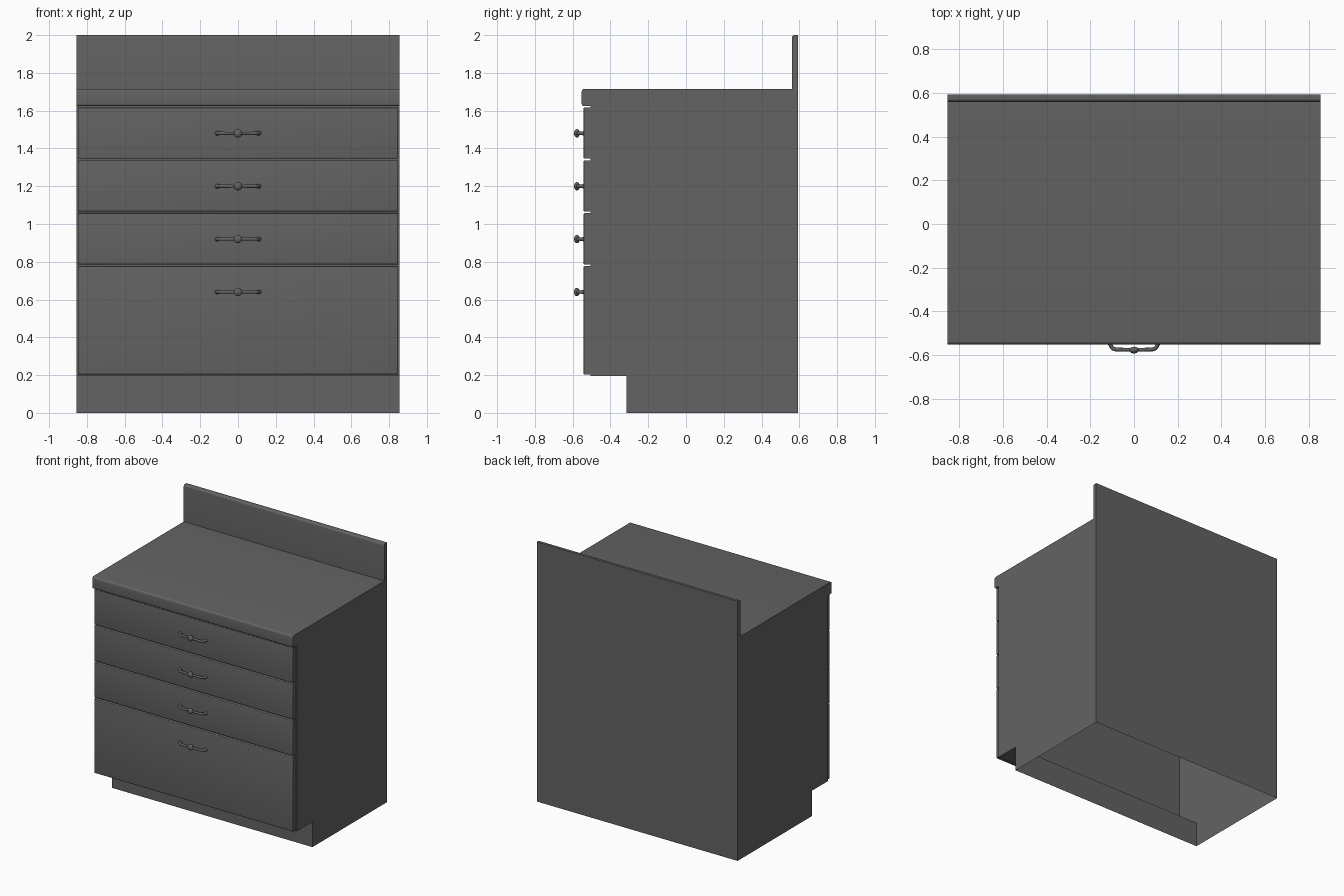
import bpy, bmesh, math
from mathutils import Vector

if "Cube" in bpy.data.objects:
    bpy.data.objects.remove(bpy.data.objects["Cube"], do_unlink=True)

grey = bpy.data.materials.new("dark_grey")
grey.use_nodes = True
COLOUR = (0.125, 0.125, 0.125, 1)
grey.diffuse_color = COLOUR
grey.node_tree.nodes["Principled BSDF"].inputs["Base Color"].default_value = COLOUR

HALF_W = 0.855
BACK = 0.593
FACE = -0.543       # front of the drawers
RECESS = -0.506     # carcass front behind the drawers


def add_object(name, bm):
    mesh = bpy.data.meshes.new(name)
    bm.to_mesh(mesh)
    bm.free()
    mesh.materials.append(grey)
    obj = bpy.data.objects.new(name, mesh)
    bpy.context.collection.objects.link(obj)
    return obj


def smooth(obj, angle=40):
    bpy.ops.object.select_all(action='DESELECT')
    obj.select_set(True)
    bpy.context.view_layer.objects.active = obj
    bpy.ops.object.shade_smooth_by_angle(angle=math.radians(angle))


def fillet(y, z, radius, start, steps=5):
    """Quarter round about a centre, turning anticlockwise from start degrees."""
    angles = [math.radians(start + 90 * i / steps) for i in range(steps + 1)]
    return [(y + radius * math.cos(a), z + radius * math.sin(a)) for a in angles]


# Carcass, worktop and upstand: one side profile swept across, open underneath
profile = [(BACK, 0), (BACK, 2)]
profile += fillet(0.575, 1.985, 0.015, 90)
profile += [(0.56, 1.716)]
profile += fillet(-0.537, 1.701, 0.015, 90)
profile += fillet(-0.542, 1.635, 0.010, 180)
profile += [(RECESS, 1.625), (RECESS, 0.195), (-0.315, 0.195), (-0.315, 0)]

bm = bmesh.new()
right = [bm.verts.new((-HALF_W, y, z)) for y, z in profile]
left = [bm.verts.new((HALF_W, y, z)) for y, z in profile]
bm.faces.new(right)
bm.faces.new(left[::-1])
for i in range(len(profile) - 1):
    bm.faces.new((right[i + 1], right[i], left[i], left[i + 1]))
bmesh.ops.recalc_face_normals(bm, faces=bm.faces)
smooth(add_object("cabinet_body", bm))


# Drawer fronts with softened front edges
def drawer_front(name, bottom, top):
    bm = bmesh.new()
    bmesh.ops.create_cube(bm, size=1)
    size = Vector((2 * HALF_W - 0.014, RECESS - FACE, top - bottom))
    bmesh.ops.scale(bm, vec=size, verts=bm.verts)
    bmesh.ops.translate(bm, vec=(0, (RECESS + FACE) / 2, (top + bottom) / 2), verts=bm.verts)
    edges = [e for e in bm.edges if all(v.co.y < FACE + 0.001 for v in e.verts)]
    bmesh.ops.bevel(bm, geom=edges, offset=0.007, segments=3, profile=0.5, affect='EDGES')
    smooth(add_object(name, bm))


drawers = [("bottom", 0.203, 0.777), ("lower", 0.786, 1.057),
           ("upper", 1.066, 1.337), ("top", 1.346, 1.617)]
for label, low, high in drawers:
    drawer_front(label + "_drawer_front", low, high)

# Handle bar: a bowed tube, flared where it meets the drawer
half = [(0.110, -0.540, 1.5), (0.109, -0.550, 1.1), (0.104, -0.562, 1),
        (0.095, -0.571, 1), (0.082, -0.575, 1), (0.022, -0.576, 0.9)]
path = half + [(-x, y, r) for x, y, r in reversed(half)]
curve = bpy.data.curves.new("handle_bar", 'CURVE')
curve.dimensions = '3D'
curve.bevel_depth = 0.009
curve.bevel_resolution = 3
curve.use_fill_caps = True
spline = curve.splines.new('POLY')
spline.points.add(len(path) - 1)
for point, (x, y, r) in zip(spline.points, path):
    point.co = (x, y, 0, 1)
    point.radius = r
bar = bpy.data.objects.new("top_handle_bar", curve)
bpy.context.collection.objects.link(bar)
bpy.ops.object.select_all(action='DESELECT')
bar.select_set(True)
bpy.context.view_layer.objects.active = bar
bpy.ops.object.convert(target='MESH')
bar = bpy.context.view_layer.objects.active
bar.data.materials.clear()
bar.data.materials.append(grey)
smooth(bar, 50)

# Flattened bead in the middle of the bar
bm = bmesh.new()
bmesh.ops.create_uvsphere(bm, u_segments=20, v_segments=12, radius=0.022)
bmesh.ops.scale(bm, vec=(1, 0.7, 1), verts=bm.verts)
bmesh.ops.translate(bm, vec=(0, -0.5776, 0), verts=bm.verts)
bead = add_object("top_handle_bead", bm)
smooth(bead, 60)

# One handle per drawer
bar.location.z = bead.location.z = 1.48
for label, height in (("upper", 1.2), ("lower", 0.92), ("bottom", 0.64)):
    for source, part in ((bar, "_handle_bar"), (bead, "_handle_bead")):
        copy = source.copy()
        copy.name = label + part
        copy.location.z = height
        bpy.context.collection.objects.link(copy)
